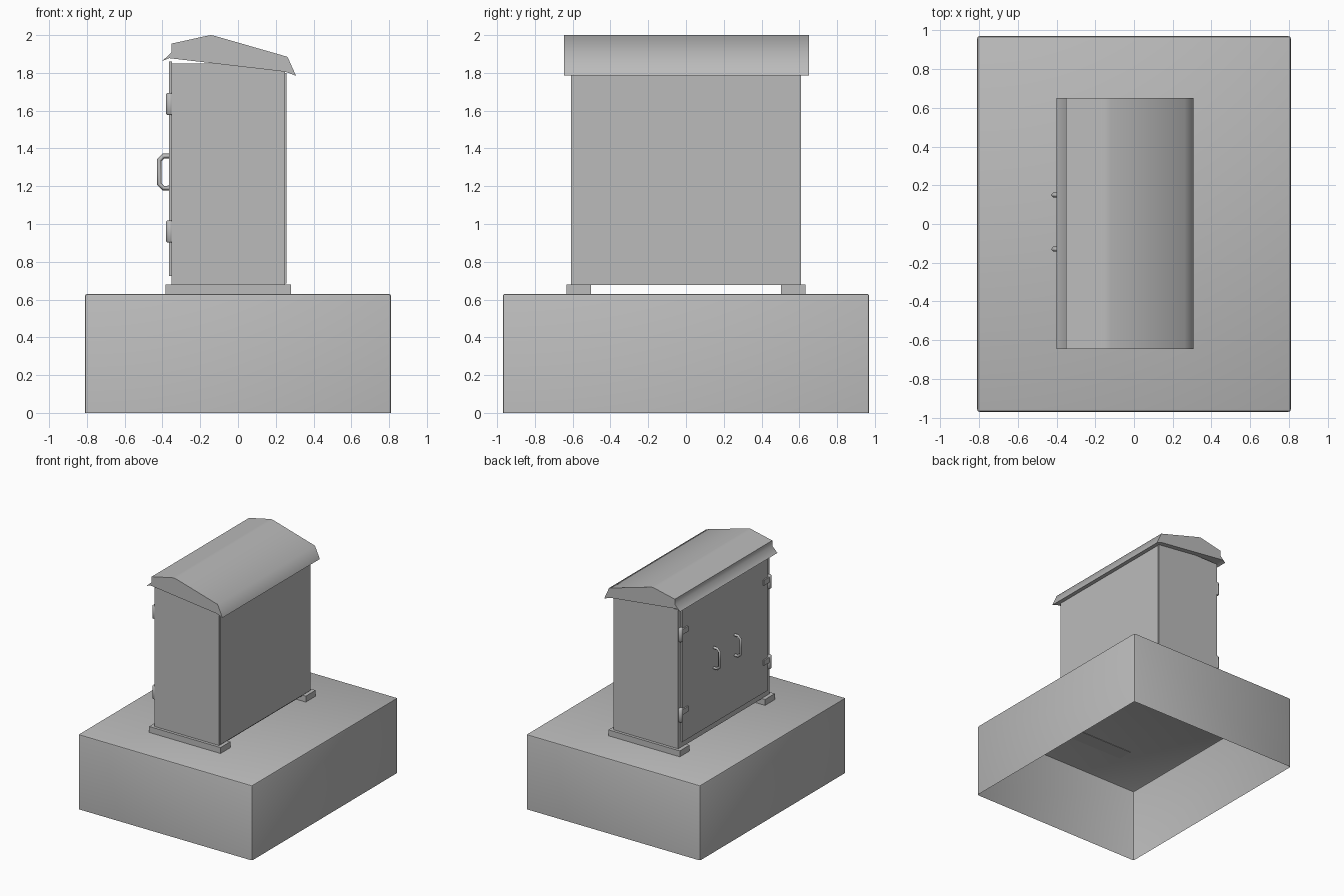
import bpy, bmesh, math

old = bpy.data.objects.get("Cube")
if old:
    bpy.data.objects.remove(old, do_unlink=True)

grey = bpy.data.materials.new("plain_grey")
grey.use_nodes = True
grey.diffuse_color = (0.5, 0.5, 0.5, 1)
grey.node_tree.nodes["Principled BSDF"].inputs["Base Color"].default_value = (0.5, 0.5, 0.5, 1)


def finish(name, bm, smooth=None):
    """Turn a bmesh into a named grey object."""
    mesh = bpy.data.meshes.new(name)
    bm.to_mesh(mesh)
    bm.free()
    mesh.materials.append(grey)
    obj = bpy.data.objects.new(name, mesh)
    bpy.context.collection.objects.link(obj)
    if smooth:
        bpy.ops.object.select_all(action="DESELECT")
        obj.select_set(True)
        bpy.context.view_layer.objects.active = obj
        bpy.ops.object.shade_smooth_by_angle(angle=math.radians(smooth))
    return obj


def box_mesh(x, y, z):
    """Box from (min, max) ranges."""
    bm = bmesh.new()
    bmesh.ops.create_cube(bm, size=1)
    for v in bm.verts:
        v.co = [lo + (c + 0.5) * (hi - lo) for c, (lo, hi) in zip(v.co, (x, y, z))]
    return bm


def box(name, x, y, z):
    return finish(name, box_mesh(x, y, z))


# Hollow base: softened edges, open underneath
bm = box_mesh((-0.81, 0.81), (-0.97, 0.97), (0, 0.63))
bmesh.ops.delete(bm, geom=[f for f in bm.faces if f.normal.z < -0.5], context="FACES_ONLY")
edges = [e for e in bm.edges if not e.is_boundary]
bmesh.ops.bevel(bm, geom=edges, offset=0.012, segments=2, profile=0.5, affect="EDGES")
finish("hollow_base", bm, 40)

# Cabinet with thin back panel and door panel
box("cabinet_body", (-0.353, 0.25), (-0.608, 0.608), (0.677, 1.85))
box("back_panel", (0.249, 0.256), (-0.6, 0.6), (0.685, 1.8))
box("door_panel", (-0.364, -0.35), (-0.568, 0.568), (0.725, 1.86))

# Roof: end profile in x, z extruded along y
profile = [(-0.40, 1.863), (-0.352, 1.91), (-0.352, 1.955), (-0.17, 1.995), (-0.145, 2.0),
           (-0.12, 1.995), (0.262, 1.885), (0.307, 1.785), (0.25, 1.806), (-0.365, 1.878)]
bm = bmesh.new()
face = bm.faces.new([bm.verts.new((x, -0.645, z)) for x, z in profile])
ext = bmesh.ops.extrude_face_region(bm, geom=[face])
for v in ext["geom"]:
    if isinstance(v, bmesh.types.BMVert):
        v.co.y = 0.65
bm.faces.ensure_lookup_table()
if not any(abs(f.normal.y) > 0.9 and f.calc_center_median().y < 0 for f in bm.faces):
    bm.faces.new([v for v in bm.verts if v.co.y < 0])
bmesh.ops.recalc_face_normals(bm, faces=bm.faces)
finish("roof", bm, 60)

for side, label in ((1, "back"), (-1, "front")):
    # Foot under each end
    y = sorted((side * 0.502, side * 0.632))
    box(label + "_foot", (-0.385, 0.28), y, (0.627, 0.68))

    # Hinges: rounded barrel plus a strap over the door
    for z, level in ((0.96, "lower"), (1.635, "upper")):
        bm = bmesh.new()
        bmesh.ops.create_cone(bm, cap_ends=True, segments=16, radius1=0.02, radius2=0.02, depth=0.115)
        rims = [e for e in bm.edges if abs(e.verts[0].co.z - e.verts[1].co.z) < 0.001]
        bmesh.ops.bevel(bm, geom=rims, offset=0.006, segments=1, affect="EDGES")
        bmesh.ops.translate(bm, verts=bm.verts, vec=(-0.361, side * 0.587, z))
        finish(f"{label}_{level}_hinge_barrel", bm, 50)
        y = sorted((side * 0.58, side * 0.505))
        box(f"{label}_{level}_hinge_strap", (-0.375, -0.355), y, (z, z + 0.045))

    # Door handle: square bar with chamfered corners
    curve = bpy.data.curves.new(label + "_handle", "CURVE")
    curve.dimensions = "3D"
    curve.bevel_depth = 0.013
    curve.bevel_resolution = 0
    curve.use_fill_caps = True
    path = [(-0.355, 1.19), (-0.395, 1.19), (-0.417, 1.212),
            (-0.417, 1.338), (-0.395, 1.36), (-0.355, 1.36)]
    spline = curve.splines.new("POLY")
    spline.points.add(len(path) - 1)
    for p, (x, z) in zip(spline.points, path):
        p.co = (x, 0.01 + side * 0.14, z, 1)
    curve.materials.append(grey)
    handle = bpy.data.objects.new(label + "_handle", curve)
    bpy.context.collection.objects.link(handle)
